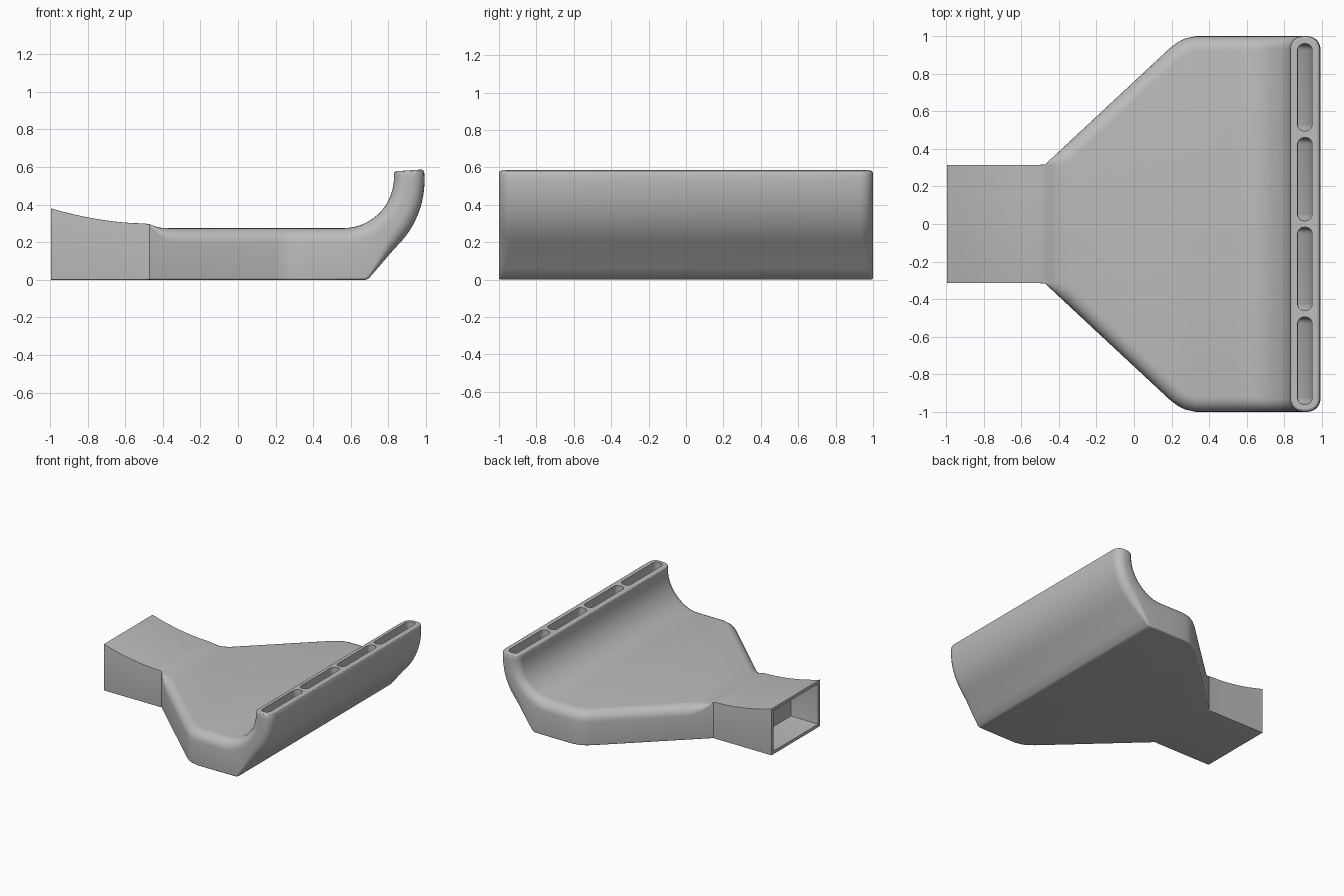
import bpy, bmesh
from math import sin, cos, radians, pi, atan2
from mathutils import Vector

cube = bpy.data.objects.get("Cube")
if cube:
    bpy.data.objects.remove(cube)

grey = bpy.data.materials.new("plain grey")
grey.use_nodes = True
grey.diffuse_color = (0.5, 0.5, 0.5, 1)
grey.node_tree.nodes["Principled BSDF"].inputs["Base Color"].default_value = (0.5, 0.5, 0.5, 1)


class Station:
    """One cross-section of the duct: inner and outer points in x-z, half width, corner radii."""
    def __init__(self, inner, outer, half, r_in, r_out, stretch=1.0):
        self.inner, self.outer = Vector(inner), Vector(outer)
        self.half, self.r_in, self.r_out, self.stretch = half, r_in, r_out, stretch


def ring(s, inset=0.0, y0=None, y1=None, radius=None, shift=0.0, steps=6):
    """Rounded rectangle in the station's plane, optionally inset, cut to a y range or shifted on."""
    d = (s.outer - s.inner).normalized()
    along = Vector((-d.y, d.x)) * shift
    lo, hi = inset, (s.outer - s.inner).length - inset
    y0 = -s.half + inset if y0 is None else y0
    y1 = s.half - inset if y1 is None else y1
    pts = []
    for q, (su, sy) in enumerate([(1, 1), (-1, 1), (-1, -1), (1, -1)]):
        r = radius or max((s.r_out if su > 0 else s.r_in) - inset, 0.002)
        ry = r * s.stretch
        cu = hi - r if su > 0 else lo + r
        cy = y1 - ry if sy > 0 else y0 + ry
        for i in range(steps + 1):
            a = (q + i / steps) * pi / 2
            p = s.inner + d * (cu + r * cos(a)) + along
            pts.append((p.x, cy + ry * sin(a), p.y))
    return pts


def loft(name, rings):
    bm = bmesh.new()
    loops = [[bm.verts.new(p) for p in r] for r in rings]
    for a, b in zip(loops, loops[1:]):
        for i in range(len(a)):
            j = (i + 1) % len(a)
            bm.faces.new((a[i], a[j], b[j], b[i]))
    bm.faces.new(loops[0])
    bm.faces.new(loops[-1])
    bmesh.ops.recalc_face_normals(bm, faces=bm.faces)
    mesh = bpy.data.meshes.new(name)
    bm.to_mesh(mesh)
    bm.free()
    mesh.materials.append(grey)
    obj = bpy.data.objects.new(name, mesh)
    bpy.context.collection.objects.link(obj)
    return obj


def upright(x, top, half, r=0.0, stretch=1.0):
    return Station((x, top), (x, 0), half, r, 0.01 if r else 0, stretch)


# Inlet neck: the top sweeps down from the mouth
neck = []
for i in range(9):
    t = i / 8
    neck.append(upright(-0.995 + 0.495 * t, 0.3 + 0.08 * (1 - t) ** 1.8, 0.315))

# Flared body, rounded where it reaches full width
flare = [upright(-0.47, 0.296, 0.318, 0.004), upright(-0.44, 0.284, 0.348, 0.025, 1.37),
         upright(-0.41, 0.277, 0.376, 0.05, 1.37), upright(-0.35, 0.275, 0.432, 0.08, 1.37),
         upright(0.19, 0.275, 0.935, 0.08, 1.37), upright(0.23, 0.275, 0.966, 0.08, 1.25),
         upright(0.27, 0.275, 0.987, 0.08, 1.1), upright(0.33, 0.275, 1.0, 0.08),
         upright(0.5, 0.275, 1.0, 0.08)]

# Upturned end: sections fan around the centre of the inner bend
centre, bend_r = Vector((0.56, 0.545)), 0.27
outer = [(0.56, 0), (0.62, 0), (0.68, 0), (0.697, 0.008)]
outer += [(0.697 + 0.173 * t / 4, 0.008 + 0.201 * t / 4) for t in range(1, 4)]
for i in range(13):
    a = radians(49 + 46 * i / 12)
    outer.append((0.503 + 0.49 * sin(a), 0.53 - 0.49 * cos(a)))
bend = []
for p in outer:
    d = (Vector(p) - centre).normalized()
    turn = atan2(d.x, -d.y)
    blend = min(max((turn - 0.2) / 0.5, 0), 1)
    bend.append(Station(centre + d * bend_r, p, 1.0, 0.08 - 0.01 * blend, 0.012 + 0.058 * blend))

tip = bend[-1]
body = loft("duct_body", [ring(s) for s in neck + flare + bend]
            + [ring(tip, inset=0.004, shift=0.009), ring(tip, inset=0.013, shift=0.015)])

# Hollows: inlet socket, chamber behind a ledge, and four outlet channels
mouth = upright(-1.05, 0.39, 0.315)
socket = [s for s in neck if s.inner.x < -0.7]
throat = [upright(-0.74, 0.322, 0.315)] + [s for s in neck if s.inner.x > -0.7]
cutters = [loft("socket_cutter", [ring(s, 0.025) for s in [mouth] + socket]),
           loft("chamber_cutter", [ring(s, 0.055) for s in throat + flare + bend[:1]])]
for y0, y1 in [(-0.96, -0.495), (-0.46, -0.017), (0.017, 0.46), (0.495, 0.96)]:
    rings = [ring(s, 0.042, y0, y1, 0.035) for s in flare[-1:] + bend]
    rings.append(ring(tip, 0.042, y0, y1, 0.035, shift=0.05))
    cutters.append(loft("channel_cutter", rings))

bpy.context.view_layer.objects.active = body
for c in cutters:
    c.hide_render = True
    mod = body.modifiers.new("hollow", 'BOOLEAN')
    mod.operation, mod.solver, mod.object = 'DIFFERENCE', 'EXACT', c
    bpy.ops.object.modifier_apply(modifier=mod.name)
    bpy.data.objects.remove(c)

bpy.ops.object.select_all(action='DESELECT')
body.select_set(True)
bpy.ops.object.shade_smooth_by_angle(angle=radians(30))
